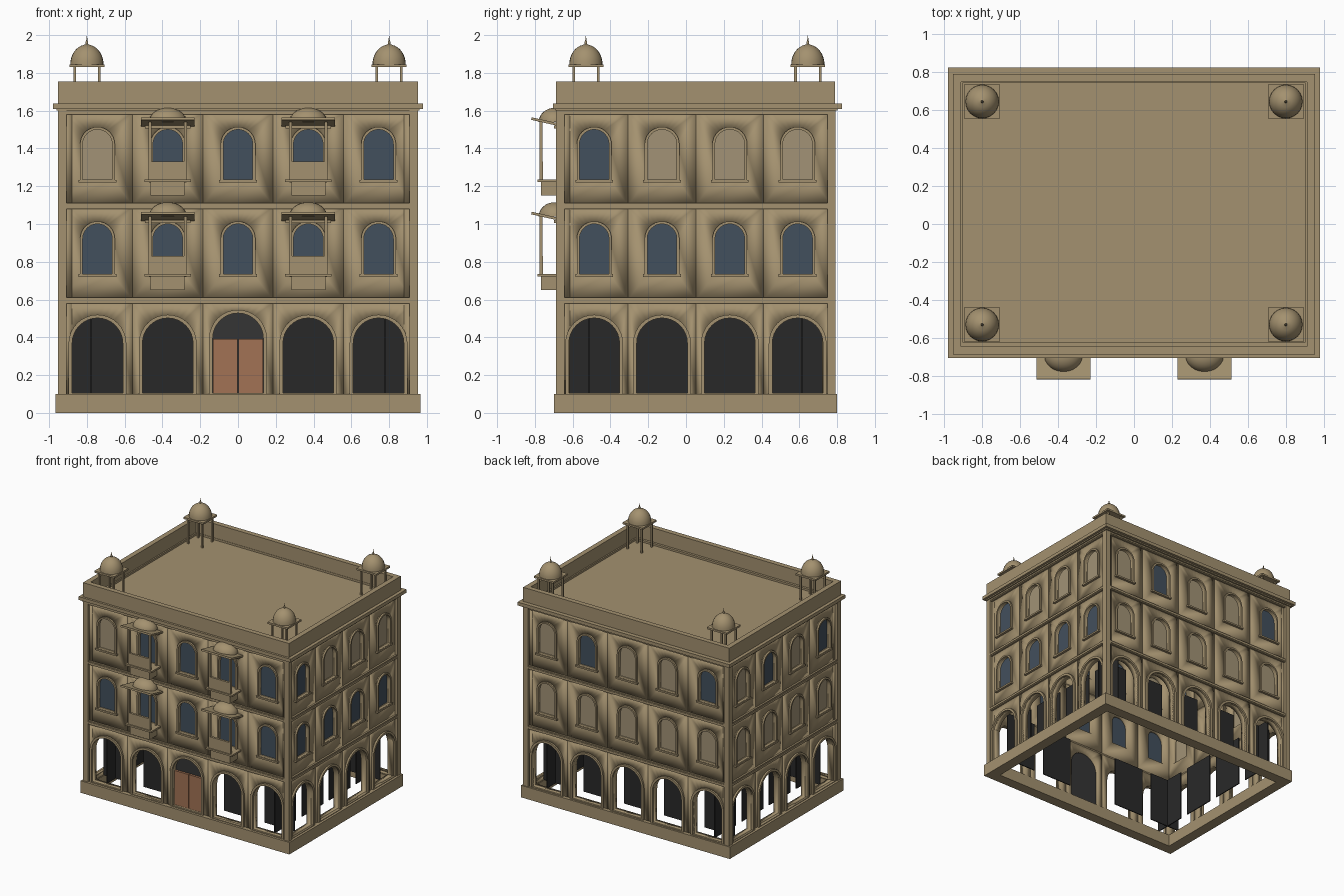
import bpy, bmesh
from math import pi, sin, cos, radians
from mathutils import Matrix, Vector

if "Cube" in bpy.data.objects:
    bpy.data.objects.remove(bpy.data.objects["Cube"])


def material(name, r, g, b):
    m = bpy.data.materials.new(name)
    m.use_nodes = True
    m.diffuse_color = (r, g, b, 1)
    m.node_tree.nodes["Principled BSDF"].inputs["Base Color"].default_value = (r, g, b, 1)
    return m


STONE = material("sandstone", 0.37, 0.285, 0.16)
SHUTTER = material("pale_shutter", 0.36, 0.29, 0.18)
GLASS = material("blue_grey_glass", 0.055, 0.08, 0.11)
DARK = material("dark_interior", 0.022, 0.022, 0.022)
CHARCOAL = material("charcoal", 0.035, 0.035, 0.035)
WOOD = material("brown_wood", 0.36, 0.17, 0.09)
HERE = Matrix()


def finish(bm, name, mat, M=HERE, angle=35):
    bmesh.ops.remove_doubles(bm, verts=bm.verts, dist=1e-5)
    bmesh.ops.recalc_face_normals(bm, faces=bm.faces)
    me = bpy.data.meshes.new(name)
    bm.to_mesh(me)
    bm.free()
    me.materials.append(mat)
    me.shade_smooth()
    if angle:
        me.set_sharp_from_angle(angle=radians(angle))
    ob = bpy.data.objects.new(name, me)
    bpy.context.collection.objects.link(ob)
    ob.matrix_world = M
    return ob


def box(name, x0, x1, y0, y1, z0, z1, mat=STONE, M=HERE, tilt=0):
    bm = bmesh.new()
    mid = Vector((x0 + x1, y0 + y1, z0 + z1)) / 2
    T = Matrix.Translation(mid) @ Matrix.Rotation(tilt, 4, 'X')
    bmesh.ops.create_cube(bm, size=1, matrix=T @ Matrix.Diagonal((x1 - x0, y1 - y0, z1 - z0, 1)))
    return finish(bm, name, mat, M)


def ring(name, outer, inner, h0, h1, M=HERE, flat=False, angle=35):
    """Solid band between two matching outlines, upright or lying flat."""
    bm = bmesh.new()
    loops = []
    for pts, h in ((outer, h0), (inner, h0), (inner, h1), (outer, h1)):
        loops.append([bm.verts.new((u, v, h) if flat else (u, h, v)) for u, v in pts])
    n = len(outer)
    for i in range(4):
        a, b = loops[i], loops[(i + 1) % 4]
        for k in range(n):
            bm.faces.new((a[k], a[(k + 1) % n], b[(k + 1) % n], b[k]))
    return finish(bm, name, STONE, M, angle)


def rect(x, y0, y1):
    return [(x, y0), (x, y1), (-x, y1), (-x, y0)]


def frame(name, x, y0, y1, z0, z1, t):
    return ring(name, rect(x, y0, y1), rect(x - t, y0 + t, y1 - t), z0, z1, flat=True)


def lathe(name, profile, M, segs=24):
    bm = bmesh.new()
    vs = [bm.verts.new((r, 0, z)) for r, z in profile]
    es = [bm.edges.new(p) for p in zip(vs, vs[1:])]
    bmesh.ops.spin(bm, geom=vs + es, cent=(0, 0, 0), axis=(0, 0, 1), angle=2 * pi, steps=segs)
    return finish(bm, name, STONE, M, 50)


ARC = 16


def arch(x, hw, z0, top):
    arc = [(x + hw * cos(pi * i / ARC), top - hw + hw * sin(pi * i / ARC)) for i in range(ARC + 1)]
    return [(x + hw, z0)] + arc + [(x - hw, z0)]


def bay_outline(x, hw, z0, z1):
    top = [(x + hw * max(-1, min(1, 2 - 4 * i / ARC)), z1) for i in range(ARC + 1)]
    return [(x + hw, z0)] + top + [(x - hw, z0)]


def pane(name, pts, y, mat, M):
    bm = bmesh.new()
    bm.faces.new([bm.verts.new((u, y, v)) for u, v in pts])
    return finish(bm, name, mat, M)


def balcony(x, z, M):
    """z is the bottom of the storey; local wall plane is y = 0."""
    box("balcony_bracket", x - .09, x + .09, -.102, .01, z + .04, z + .115, M=M)
    box("balcony_slab", x - .122, x + .122, -.12, .01, z + .112, z + .126, M=M)
    box("balcony_railing", x - .102, x + .102, -.11, -.092, z + .126, z + .22, M=M)
    for s in (-1, 1):
        px = x + s * .095
        box("balcony_post", px - .008, px + .008, -.11, -.094, z + .12, z + .43, M=M)
    box("balcony_lintel", x - .12, x + .12, -.035, .01, z + .395, z + .412, M=M)
    box("balcony_canopy", x - .142, x + .142, -.155, .01, z + .423, z + .437, M=M, tilt=-.22)
    T = M @ Matrix.Translation((x, -.03, z + .43)) @ Matrix.Diagonal((.1, .085, .075, 1))
    lathe("balcony_dome", [(cos(i * pi / 16), sin(i * pi / 16)) for i in range(9)], T)


# Wall placement: name, centre, turn, bay width, shutter codes (G glass, S shutter)
MIDY = .0525
WALLS = [
    ("front", (0, -.665), 0, .372, ("GGGGG", "SGGGG")),
    ("right", (.93, MIDY), 90, .359, ("GGGG", "GSSS")),
    ("back", (0, .77), 180, .372, ("SSSSS", "SGSSG")),
    ("left", (-.93, MIDY), 270, .359, ("SSSS", "SGSG")),
]
STOREYS = (.61, 1.11)

for side, (cx, cy), turn, w, codes in WALLS:
    M = Matrix.Translation((cx, cy, 0)) @ Matrix.Rotation(radians(turn), 4, 'Z')
    n = len(codes[0])
    for i in range(n):
        x = (i - (n - 1) / 2) * w
        door = side == "front" and i == 2
        # Ground floor arcade
        top = .528 if door else .502
        ring(side + "_arcade_bay", bay_outline(x, w / 2, .1, .585), arch(x, .134, .105, top),
             0, .05, M, angle=0)
        ring(side + "_arcade_trim", arch(x, .153, .1, top + .018), arch(x, .134, .105, top),
             -.015, .01, M)
        if door:
            pane("door_fanlight", arch(x, .136, .1, top), .035, CHARCOAL, M)
            for s in (-1, 1):
                box("door_leaf", x + s * .067 - .065, x + s * .067 + .065, .015, .034, .1, .39, WOOD, M)
        else:
            box(side + "_dark_screen", x - .14, x + .14, .15, .158, .1, .52, DARK, M)
        # Upper storeys
        for z, row in zip(STOREYS, codes):
            ring(side + "_window_bay", bay_outline(x, w / 2, z - .01, z + .48),
                 arch(x, .08, z + .125, z + .392), 0, .05, M, angle=0)
            ring(side + "_window_trim", arch(x, .092, z + .115, z + .404),
                 arch(x, .078, z + .126, z + .39), -.014, .01, M)
            box(side + "_window_sill", x - .1, x + .1, -.02, .01, z + .11, z + .124, M=M)
            glazed = row[i] == "G"
            pane(side + ("_glass" if glazed else "_shutter"), arch(x, .081, z + .124, z + .393),
                 .02, GLASS if glazed else SHUTTER, M)
            if side == "front" and i in (1, 3):
                balcony(x, z, M)

# Horizontal courses and parapet
frame("base_plinth", .965, -.70, .80, 0, .1, .09)
for z in (.58, 1.08, 1.58):
    frame("string_course", .945, -.68, .785, z, z + .03, .06)
    frame("course_lip", .95, -.684, .789, z + .008, z + .022, .05)
frame("cornice", .98, -.705, .825, 1.61, 1.638, .08)
frame("cornice_underside", .96, -.692, .803, 1.6, 1.612, .06)
frame("parapet", .953, -.687, .79, 1.635, 1.755, .042)
box("roof", -.93, .93, -.665, .77, 1.605, 1.622)

# Corner posts and rooftop pavilions
DOME = [(.088 * cos(i * pi / 18), 1.845 + .105 * sin(i * pi / 18)) for i in range(9)]
for sx in (-1, 1):
    for py in (-.665, .77):
        box("corner_post", sx * .93 - .022, sx * .93 + .022, py - .022, py + .022, .1, 1.605)
    for ty in (-.53, .645):
        T = Matrix.Translation((sx * .8, ty, 0))
        box("pavilion_eave", -.092, .092, -.092, .092, 1.83, 1.845, M=T)
        for lx in (-.065, .065):
            for ly in (-.065, .065):
                box("pavilion_leg", lx - .007, lx + .007, ly - .007, ly + .007, 1.62, 1.832, M=T)
        lathe("pavilion_dome", DOME + [(.007, 1.952), (.007, 1.965), (.004, 1.97), (0, 2)], T)
